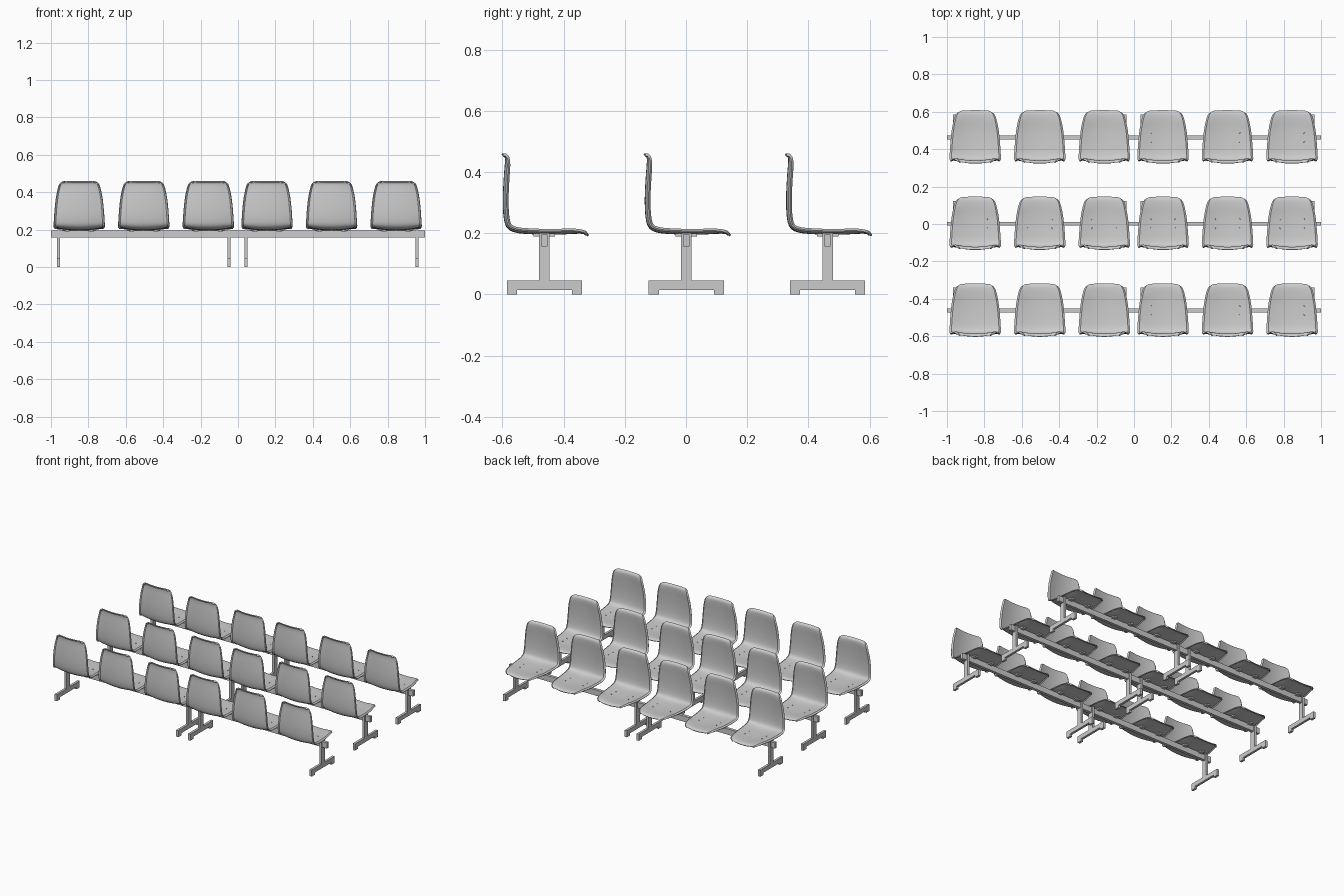
import bpy, bmesh
from mathutils import Vector

if "Cube" in bpy.data.objects:
    bpy.data.objects.remove(bpy.data.objects["Cube"])

ROWS = (-0.463, 0.001, 0.463)
UNITS = (-0.504, 0.5)


def link(name, bm):
    mesh = bpy.data.meshes.new(name)
    bmesh.ops.recalc_face_normals(bm, faces=bm.faces)
    bm.to_mesh(mesh)
    bm.free()
    ob = bpy.data.objects.new(name, mesh)
    bpy.context.collection.objects.link(ob)
    return ob


def add_box(bm, x, y, z):
    vs = bmesh.ops.create_cube(bm, size=1)["verts"]
    for v in vs:
        v.co = Vector([(a + b) / 2 + c * (b - a) for (a, b), c in zip((x, y, z), v.co)])


def instance(ob, name, x, y):
    dup = ob.copy()
    dup.name = name
    dup.location = (x, y, 0)
    bpy.context.collection.objects.link(dup)


def catmull(pts, n):
    pts = [Vector(p) for p in pts]
    pts = [2 * pts[0] - pts[1]] + pts + [2 * pts[-1] - pts[-2]]
    out = []
    for a, b, c, d in zip(pts, pts[1:], pts[2:], pts[3:]):
        for i in range(n):
            t = i / n
            out.append(0.5 * (2 * b + (c - a) * t + (2 * a - 5 * b + 4 * c - d) * t ** 2
                              + (3 * b - a - 3 * c + d) * t ** 3))
    return out + [pts[-2]]


# Seat shell: centre profile (y, z, half width) from back lip to front lip
PROFILE = [(-0.139, 0.458, 0.082), (-0.130, 0.453, 0.097), (-0.126, 0.437, 0.109),
           (-0.130, 0.38, 0.122), (-0.133, 0.31, 0.130), (-0.130, 0.25, 0.134),
           (-0.119, 0.218, 0.136), (-0.09, 0.204, 0.135), (-0.03, 0.199, 0.131),
           (0.04, 0.198, 0.124), (0.10, 0.201, 0.112), (0.13, 0.200, 0.099),
           (0.144, 0.192, 0.078)]


def make_shell():
    path = catmull(PROFILE, 4)
    cols = [-1, -0.97] + [-0.93 + 1.86 * i / 12 for i in range(13)] + [0.97, 1]
    bm = bmesh.new()
    grid = []
    last = len(path) - 1
    for r, p in enumerate(path):
        q0, q1 = path[max(r - 1, 0)], path[min(r + 1, last)]
        tan = Vector((q1.x - q0.x, q1.y - q0.y)).normalized()
        nor = Vector((-tan.y, tan.x))
        near = min(r, last - r) / last
        fade = min(1, near / 0.2)
        end = max(0, 1 - near / 0.35) * (1 if r < last / 2 else -1)
        row = []
        for u in cols:
            # dished surface with a rim rolled over at the sides
            lift = (0.003 + 0.012 * fade) * u * u - 0.008 * max(0, abs(u) - 0.93) / 0.07
            pos = Vector((p.x, p.y)) + nor * lift + tan * (0.008 * end * u * u)
            row.append(bm.verts.new((u * p.z, pos.x, pos.y)))
        grid.append(row)
    for a, b in zip(grid, grid[1:]):
        for i in range(len(cols) - 1):
            bm.faces.new((a[i], a[i + 1], b[i + 1], b[i]))
    ob = link("seat_shell", bm)
    mod = ob.modifiers.new("thickness", "SOLIDIFY")
    mod.thickness = 0.006
    mod.offset = 0
    bpy.context.view_layer.objects.active = ob
    ob.select_set(True)
    bpy.ops.object.modifier_apply(modifier=mod.name)
    bpy.ops.object.shade_smooth_by_angle()
    ob.select_set(False)
    return ob


# Mounting brackets under the seat, with bolt heads on top
def make_mount():
    bm = bmesh.new()
    for sx in (-1, 1):
        x = sx * 0.065
        add_box(bm, (x - 0.014, x + 0.014), (-0.035, 0.035), (0.189, 0.199))
        for y in (-0.024, 0.024):
            ret = bmesh.ops.create_cone(bm, cap_ends=True, segments=10, radius1=0.004,
                                        radius2=0.003, depth=0.01)
            bmesh.ops.translate(bm, verts=ret["verts"], vec=(x, y, 0.203))
    return link("seat_mount", bm)


# T-shaped leg: post on a footed base, one extruded outline
def make_leg():
    half = [(0.0175, 0.2), (0.0175, 0.045), (0.123, 0.045), (0.123, 0), (0.09, 0), (0.09, 0.015)]
    outline = half + [(-y, z) for y, z in reversed(half)]
    bm = bmesh.new()
    f = bm.faces.new([bm.verts.new((-0.008, y, z)) for y, z in outline])
    ext = bmesh.ops.extrude_face_region(bm, geom=[f])["geom"]
    bmesh.ops.translate(bm, verts=[v for v in ext if isinstance(v, bmesh.types.BMVert)],
                        vec=(0.016, 0, 0))
    return link("leg", bm)


# Long beam carrying three seats
def make_beam():
    bm = bmesh.new()
    add_box(bm, (-0.5, 0.5), (-0.01, 0.01), (0.157, 0.196))
    return link("beam", bm)


shell, mount, leg, beam = make_shell(), make_mount(), make_leg(), make_beam()

# Three rows, each of two three-seat benches
for y in ROWS:
    for ux in UNITS:
        instance(beam, "bench_beam", 0.5 if ux > 0 else -0.5, y)
        for dx in (-0.457, 0.457):
            instance(leg, "bench_leg", ux + dx, y)
        for dx in (-0.345, 0, 0.345):
            instance(shell, "bench_seat", ux + dx, y)
            instance(mount, "bench_mount", ux + dx, y)

for ob in (shell, mount, leg, beam):
    bpy.data.objects.remove(ob)
